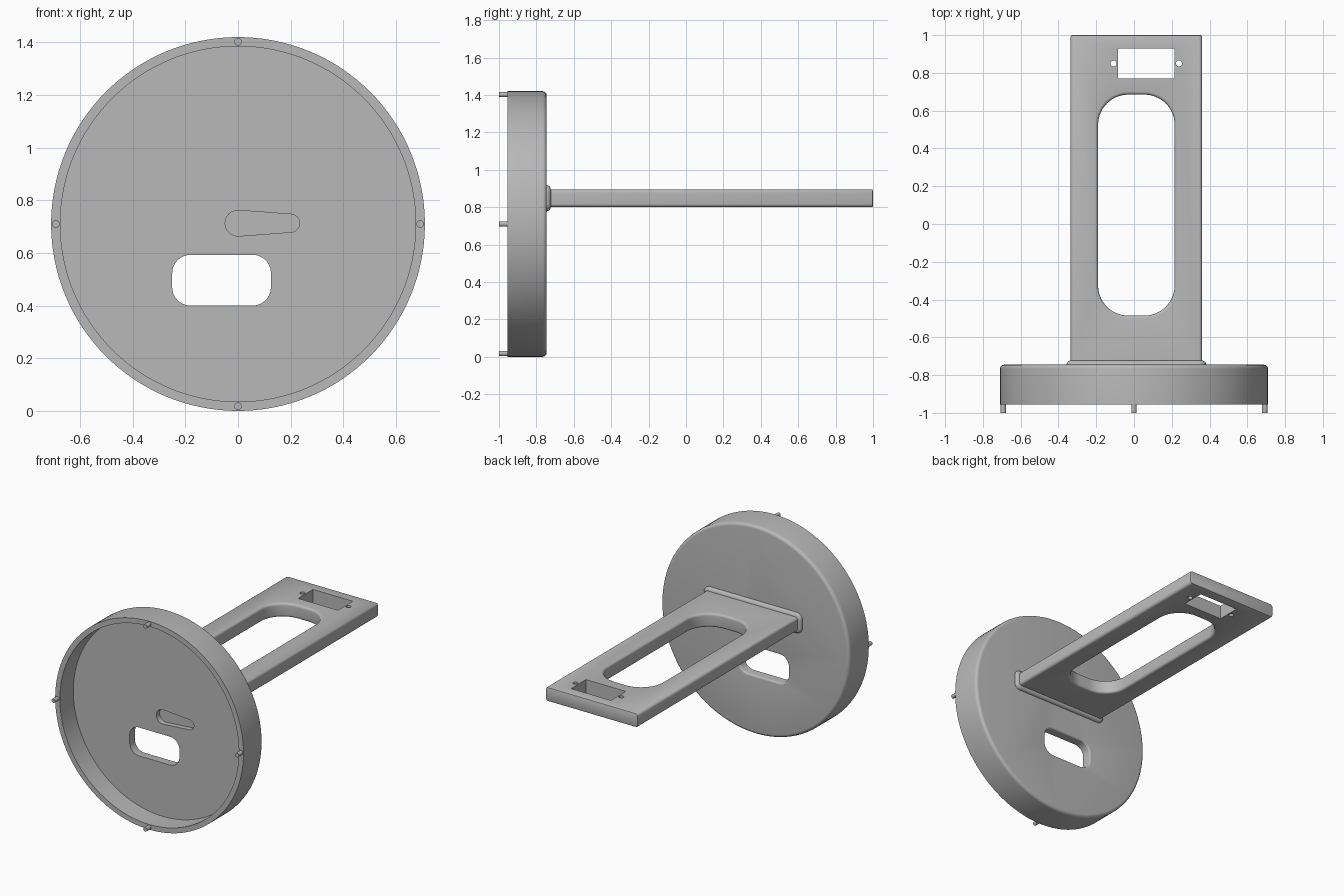
import bpy, bmesh, math

if "Cube" in bpy.data.objects:
    bpy.data.objects.remove(bpy.data.objects["Cube"])

grey = bpy.data.materials.new("grey plastic")
grey.diffuse_color = (0.48, 0.48, 0.48, 1)
grey.use_nodes = True
grey.node_tree.nodes["Principled BSDF"].inputs["Base Color"].default_value = grey.diffuse_color


def rounded(x0, x1, y0, y1, r, n=10):
    """Counter-clockwise rounded rectangle outline."""
    pts = []
    for k, (cx, cy) in enumerate([(x1 - r, y1 - r), (x0 + r, y1 - r), (x0 + r, y0 + r), (x1 - r, y0 + r)]):
        for i in range(n + 1):
            a = math.pi / 2 * (k + i / n)
            pts.append((cx + r * math.cos(a), cy + r * math.sin(a)))
    return pts


def circle(cx, cy, r, n=24):
    return [(cx + r * math.cos(2 * math.pi * i / n), cy + r * math.sin(2 * math.pi * i / n)) for i in range(n)]


def loft(name, sections, axis):
    """Skin a capped solid through (position, outline) sections along an axis."""
    bm = bmesh.new()
    rings = []
    for t, pts in sections:
        rings.append([bm.verts.new((u, t, v) if axis == 'Y' else (u, v, t)) for u, v in pts])
    for a, b in zip(rings, rings[1:]):
        for i in range(len(a)):
            j = (i + 1) % len(a)
            bm.faces.new((a[i], a[j], b[j], b[i]))
    bm.faces.new(rings[0])
    bm.faces.new(rings[-1])
    bmesh.ops.recalc_face_normals(bm, faces=bm.faces)
    me = bpy.data.meshes.new(name)
    bm.to_mesh(me)
    bm.free()
    me.materials.append(grey)
    ob = bpy.data.objects.new(name, me)
    bpy.context.collection.objects.link(ob)
    return ob


def finish(ob, cutters=()):
    """Cut the openings, then smooth the curved faces."""
    bpy.ops.object.select_all(action='DESELECT')
    bpy.context.view_layer.objects.active = ob
    ob.select_set(True)
    for c in cutters:
        m = ob.modifiers.new("cut", 'BOOLEAN')
        m.operation, m.solver, m.object = 'DIFFERENCE', 'EXACT', c
        bpy.ops.object.modifier_apply(modifier=m.name)
        bpy.data.objects.remove(c)
    bpy.ops.object.shade_smooth_by_angle(angle=math.radians(32))


def flare(r, n=5):
    """(distance from surface, outward offset) steps of a quarter-round edge."""
    return [(r * (1 - math.cos(math.pi / 2 * i / n)), r * (1 - math.sin(math.pi / 2 * i / n))) for i in range(n + 1)]


R, FRONT, FLOOR, BACK = 0.71, -0.955, -0.81, -0.745
CZ = R

# round shallow cup with a rounded back rim
prof = [(FLOOR, 0.675), (FRONT, 0.675), (FRONT, R)]
prof += [(BACK - d, R - o) for d, o in reversed([(a, b) for a, b in flare(0.022)])]
cup = loft("round_cup", [(y, circle(0, CZ, r, 128)) for y, r in prof], 'Y')

# window through the cup floor, with its back edge rounded
def window(o):
    return rounded(-0.25 - o, 0.125 + o, 0.40 - o, 0.593 + o, 0.07 + o)
win = [(-0.9, window(0))] + [(BACK - d, window(o)) for d, o in reversed(flare(0.012))]
win_cut = loft("window_cutter", win + [(-0.7, window(0.012))], 'Y')

# tapered blind pocket in the cup floor
a = math.asin(0.015 / 0.2)
horn = []
for cx, r, s, e in [(0, 0.049, math.pi / 2 - a, 1.5 * math.pi + a), (0.2, 0.034, a - math.pi / 2, math.pi / 2 - a)]:
    for i in range(17):
        t = s + (e - s) * i / 16
        horn.append((cx + r * math.cos(t), CZ + 0.003 + r * math.sin(t)))
horn_cut = loft("pocket_cutter", [(-0.85, horn), (FLOOR + 0.035, horn)], 'Y')
finish(cup, [win_cut, horn_cut])

# locating pegs on the front rim
for i in range(4):
    t = math.pi / 2 * i
    c = (0.692 * math.cos(t), CZ + 0.692 * math.sin(t))
    finish(loft("rim_peg", [(-1.0, circle(*c, 0.014)), (FRONT + 0.01, circle(*c, 0.014))], 'Y'))

# flat arm, flared where it meets the cup
Z0, Z1 = 0.80, 0.895
def section(o):
    return rounded(-0.335 - o, 0.36 + o, Z0 - o, Z1 + o, 0.018 + max(o, -0.01), 6)
arm_rings = [(BACK - 0.02, section(0.022))] + [(BACK + 0.022 - 0.022 + d, section(o)) for d, o in
             [(0.022 - o2, 0.022 - d2) for d2, o2 in flare(0.022)]]
arm_rings += [(1 - 0.008, section(0)), (1 - 0.0025, section(-0.0025)), (1, section(-0.008))]
arm = loft("arm", arm_rings, 'Y')

# long slot with rounded edges on both faces
def slot(o):
    return rounded(-0.19 - o, 0.215 + o, -0.485 - o, 0.685 + o, 0.16 + o, 14)
edge = flare(0.016)
rings = [(Z0 - 0.05, slot(0.016))] + [(Z0 + d, slot(o)) for d, o in edge]
rings += [(Z1 - d, slot(o)) for d, o in reversed(edge)] + [(Z1 + 0.05, slot(0.016))]
cuts = [loft("slot_cutter", rings, 'Z')]

# rectangular mounting opening and its two screw holes
box = [(-0.085, 0.77), (0.215, 0.77), (0.215, 0.93), (-0.085, 0.93)]
for pts in (box, circle(-0.108, 0.85, 0.016), circle(0.238, 0.85, 0.016)):
    cuts.append(loft("opening_cutter", [(Z0 - 0.1, pts), (Z1 + 0.1, pts)], 'Z'))
finish(arm, cuts)
